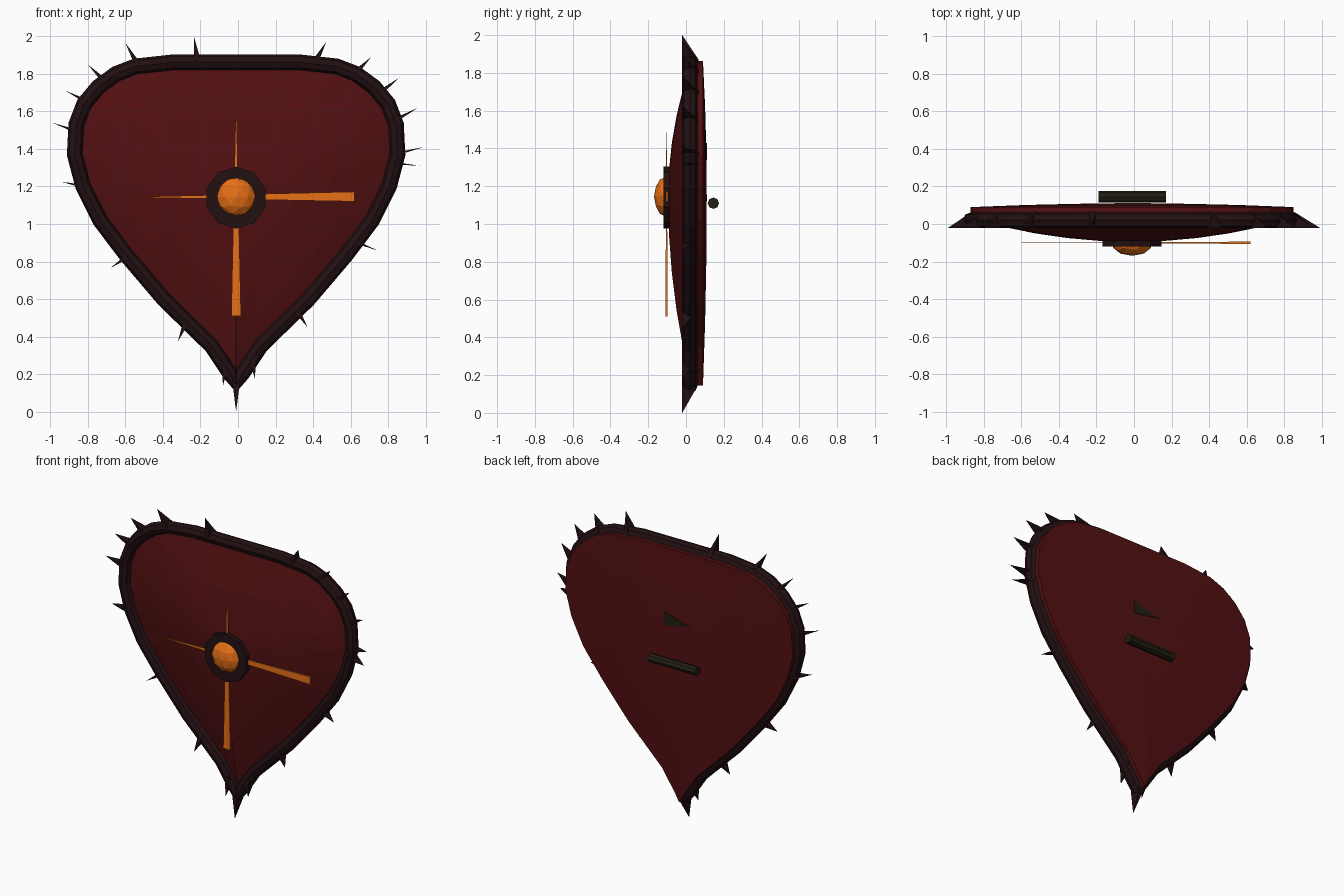
import bpy, bmesh, math
from mathutils import Vector

if "Cube" in bpy.data.objects:
    bpy.data.objects.remove(bpy.data.objects["Cube"])

CX, CZ = -0.01, 1.14   # centre of the boss


def material(name, rgb):
    m = bpy.data.materials.new(name)
    m.diffuse_color = (*rgb, 1)
    m.use_nodes = True
    m.node_tree.nodes["Principled BSDF"].inputs["Base Color"].default_value = m.diffuse_color
    return m


RED = material("deep_red", (0.085, 0.005, 0.006))
DARK = material("dark_iron", (0.016, 0.005, 0.006))
ORANGE = material("orange", (0.8, 0.16, 0.008))
OLIVE = material("dark_leather", (0.016, 0.013, 0.006))


def mesh_object(name, verts, faces, mat):
    me = bpy.data.meshes.new(name)
    bm = bmesh.new()
    vs = [bm.verts.new(v) for v in verts]
    for f in faces:
        bm.faces.new([vs[i] for i in f])
    bmesh.ops.recalc_face_normals(bm, faces=bm.faces)
    bm.to_mesh(me)
    bm.free()
    ob = bpy.data.objects.new(name, me)
    bpy.context.collection.objects.link(ob)
    me.materials.append(mat)
    return ob


# Half outline of the shield, mirrored into a full loop
half = [(0.03, 0.20), (0.13, 0.35), (0.385, 0.60), (0.585, 0.835), (0.725, 1.02),
        (0.815, 1.20), (0.86, 1.37), (0.852, 1.53), (0.81, 1.64), (0.735, 1.73),
        (0.64, 1.80), (0.535, 1.84), (0.33, 1.862)]
loop = [(0, 0.145)] + half + [(-x, z) for x, z in reversed(half)]
loop = [(x + CX, z) for x, z in loop]
n = len(loop)

# Domed body: concentric rings, front dome then back dome
rings = [(t, -0.095 + 0.125 * t * t) for t in (0.2, 0.4, 0.6, 0.8, 1.0)]
rings += [(t, 0.11 - 0.02 * t * t) for t in (1.0, 0.66, 0.33)]
verts = [(CX + (x - CX) * t, y, CZ + (z - CZ) * t) for t, y in rings for x, z in loop]
faces = [(r * n + i, r * n + (i + 1) % n, (r + 1) * n + (i + 1) % n, (r + 1) * n + i)
         for r in range(len(rings) - 1) for i in range(n)]
verts += [(CX, -0.095, CZ), (CX, 0.11, CZ)]
c, last = len(verts) - 2, (len(rings) - 1) * n
faces += [(c, i, (i + 1) % n) for i in range(n)]
faces += [(c + 1, last + i, last + (i + 1) % n) for i in range(n)]
mesh_object("shield_body", verts, faces, RED)

# Rim: eight-sided tube along the outline
cu = bpy.data.curves.new("rim", 'CURVE')
cu.dimensions = '3D'
cu.bevel_depth = 0.042
cu.bevel_resolution = 2
sp = cu.splines.new('POLY')
sp.points.add(n - 1)
for p, (x, z) in zip(sp.points, loop):
    p.co = (x, 0.02, z, 1)
sp.use_cyclic_u = True
sp.use_smooth = False
cu.materials.append(DARK)
bpy.context.collection.objects.link(bpy.data.objects.new("rim", cu))

# Spikes: base x, z and tip x, z
spikes = [(-.22, 1.89, -.235, 2.0), (-.54, 1.86, -.60, 1.965), (-.72, 1.77, -.80, 1.85),
          (-.82, 1.66, -.92, 1.71), (-.88, 1.50, -.99, 1.54), (-.87, 1.21, -.94, 1.225),
          (-.60, .82, -.68, .765), (-.28, .47, -.32, .375), (-.07, .25, -.08, .135),
          (-.01, .13, -.01, 0), (.08, .27, .09, .175), (.32, .53, .37, .45),
          (.64, .90, .74, .86), (.87, 1.32, .97, 1.31), (.87, 1.38, .99, 1.41),
          (.85, 1.56, .96, 1.62), (.77, 1.71, .86, 1.78), (.64, 1.82, .71, 1.89),
          (.42, 1.88, .47, 1.97)]
for k, (bx, bz, tx, tz) in enumerate(spikes):
    d = Vector((tx - bx, 0, tz - bz)).normalized()
    w = Vector((-d.z, 0, d.x)) * (0.004 + 0.015 * abs(d.z))
    b = Vector((bx, 0, bz)) - d * 0.02
    f, r = Vector((0, -0.02, 0)), Vector((0, 0.065, 0))
    mesh_object(f"spike_{k + 1}", [b + w + f, b - w + f, b - w + r, b + w + r, (tx, -0.02, tz)],
                [(0, 1, 2, 3), (0, 1, 4), (1, 2, 4), (2, 3, 4), (3, 0, 4)], DARK)


def tapered_bar(name, start, end, mat, w=0.026, h=0.006):
    """Strip that grows from a point at start to full width at end."""
    s, e = Vector(start), Vector(end)
    d = (e - s).normalized()
    a, b = Vector((-d.z, 0, d.x)) * w, Vector((0, h, 0))
    mesh_object(name, [s, e + a + b, e - a + b, e - a - b, e + a - b],
                [(0, 1, 2), (0, 2, 3), (0, 3, 4), (0, 4, 1), (1, 2, 3, 4)], mat)


# Cross ornament
tapered_bar("vertical_bar", (CX, -0.103, 1.70), (CX, -0.103, 0.51), ORANGE)
tapered_bar("horizontal_bar", (-0.62, -0.10, 1.143), (0.62, -0.10, 1.146), ORANGE)

# Boss plate and flattened boss gem
bpy.ops.mesh.primitive_cylinder_add(vertices=10, radius=0.165, depth=0.04,
                                    location=(CX, -0.10, CZ), rotation=(math.pi / 2, 0, 0))
ob = bpy.context.object
ob.name = "boss_plate"
ob.data.materials.append(DARK)
bpy.ops.mesh.primitive_ico_sphere_add(subdivisions=2, radius=0.106, location=(CX, -0.108, CZ + 0.005))
ob = bpy.context.object
ob.name = "boss"
ob.scale = (1, 0.58, 1)
ob.data.materials.append(ORANGE)

# Back grip
bpy.ops.mesh.primitive_cylinder_add(vertices=8, radius=0.03, depth=0.36,
                                    location=(CX, 0.145, 1.11), rotation=(0, math.pi / 2, 0))
ob = bpy.context.object
ob.name = "grip"
ob.data.materials.append(OLIVE)

# Strap corner showing through the back
tri = [(0.09, 1.43), (0.085, 1.34), (-0.105, 1.375)]
mesh_object("arm_strap", [(x, y, z) for y in (0.095, 0.112) for x, z in tri],
            [(0, 1, 2), (3, 4, 5), (0, 1, 4, 3), (1, 2, 5, 4), (2, 0, 3, 5)], OLIVE)
